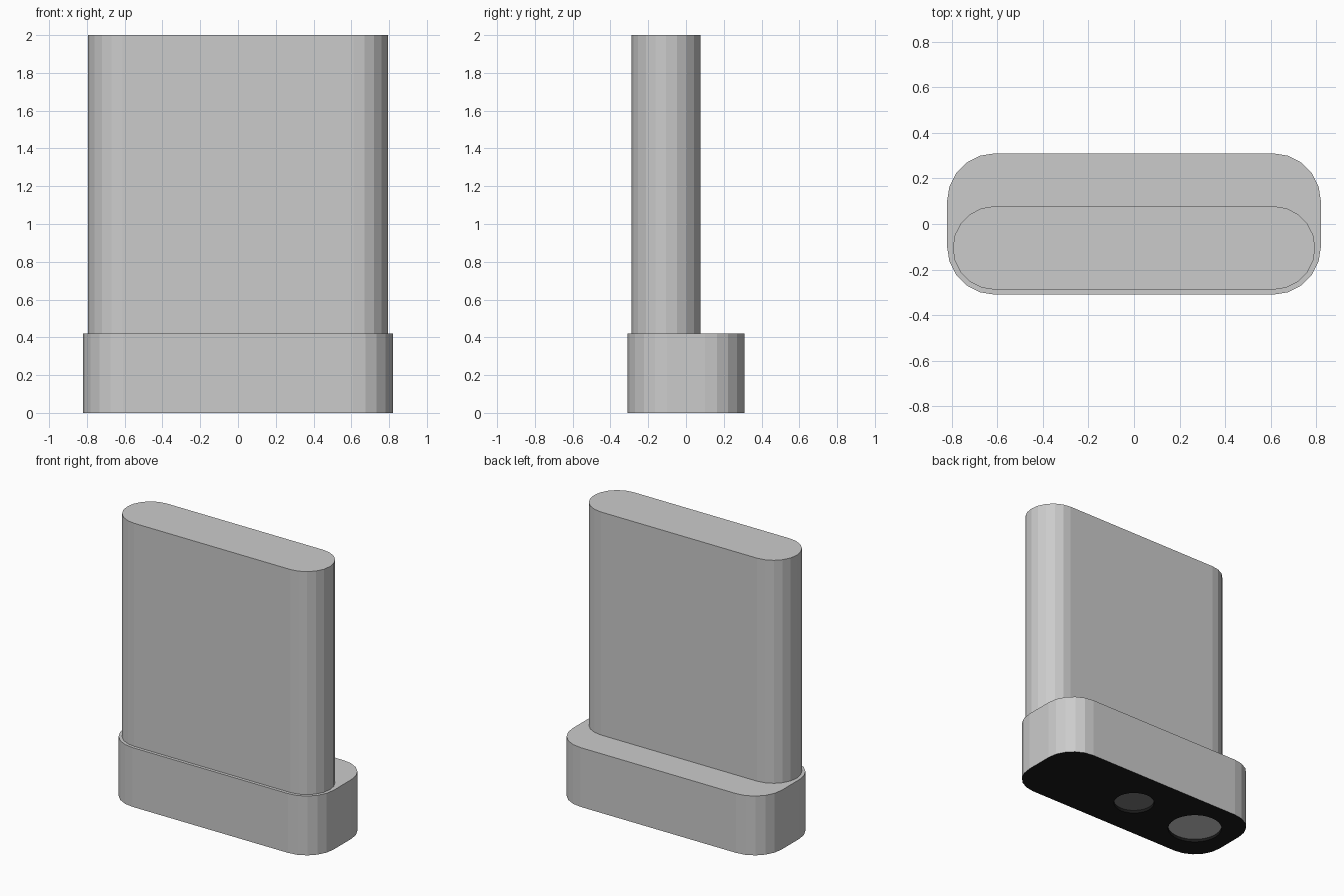
import bpy, bmesh, math

if "Cube" in bpy.data.objects:
    bpy.data.objects.remove(bpy.data.objects["Cube"])


def rounded_slab(name, hx, hy, cy, radius, z0, z1, steps=5):
    """Extruded rounded rectangle with faceted corners."""
    bm = bmesh.new()
    ring = []
    for i, (sx, sy) in enumerate([(1, 1), (-1, 1), (-1, -1), (1, -1)]):
        for k in range(steps + 1):
            a = math.radians(90) * (i + k / steps)
            ring.append(bm.verts.new((sx * (hx - radius) + radius * math.cos(a),
                                      cy + sy * (hy - radius) + radius * math.sin(a), z0)))
    bmesh.ops.remove_doubles(bm, verts=ring, dist=0.0005)
    face = bm.faces.new([v for v in ring if v.is_valid])
    ext = bmesh.ops.extrude_face_region(bm, geom=[face], use_keep_orig=True)
    top = [g for g in ext["geom"] if isinstance(g, bmesh.types.BMVert)]
    bmesh.ops.translate(bm, verts=top, vec=(0, 0, z1 - z0))
    bmesh.ops.recalc_face_normals(bm, faces=bm.faces)
    mesh = bpy.data.meshes.new(name)
    bm.to_mesh(mesh)
    bm.free()
    ob = bpy.data.objects.new(name, mesh)
    bpy.context.collection.objects.link(ob)
    return ob


def material(name, v):
    m = bpy.data.materials.new(name)
    m.diffuse_color = (v, v, v, 1)
    m.use_nodes = True
    m.node_tree.nodes["Principled BSDF"].inputs["Base Color"].default_value = m.diffuse_color
    return m


# Tall upright body and wider foot
rounded_slab("upper_body", 0.795, 0.183, -0.105, 0.183, 0.415, 2.0)
base = rounded_slab("base", 0.82, 0.31, 0.0, 0.21, 0.0, 0.42)

# Two shallow round recesses in the underside
DEPTH = 0.02
cutters = []
for name, x, r in [("small_recess_cutter", 0.0, 0.133), ("large_recess_cutter", -0.525, 0.177)]:
    bpy.ops.mesh.primitive_cylinder_add(vertices=32, radius=r, depth=2 * DEPTH, location=(x, 0, 0))
    cutter = bpy.context.object
    cutter.name = name
    cutter.hide_render = True
    cutters.append(cutter)
    mod = base.modifiers.new(name, 'BOOLEAN')
    mod.operation = 'DIFFERENCE'
    mod.solver = 'EXACT'
    mod.object = cutter

bpy.context.view_layer.update()
deps = bpy.context.evaluated_depsgraph_get()
baked = bpy.data.meshes.new_from_object(base.evaluated_get(deps))
base.modifiers.clear()
base.data = baked
for cutter in cutters:
    bpy.data.objects.remove(cutter)

# Underside colours: grey sides, black bottom, lighter recess floors
baked.materials.clear()
for m in (material("body_grey", 0.8), material("black_pad", 0.01), material("dark_disc", 0.2)):
    baked.materials.append(m)
for p in baked.polygons:
    z = p.center.z
    if z > 0.05:
        p.material_index = 0
    elif p.normal.z < -0.5 and z > DEPTH * 0.75:
        p.material_index = 0 if p.center.x < -0.3 else 2
    else:
        p.material_index = 1
